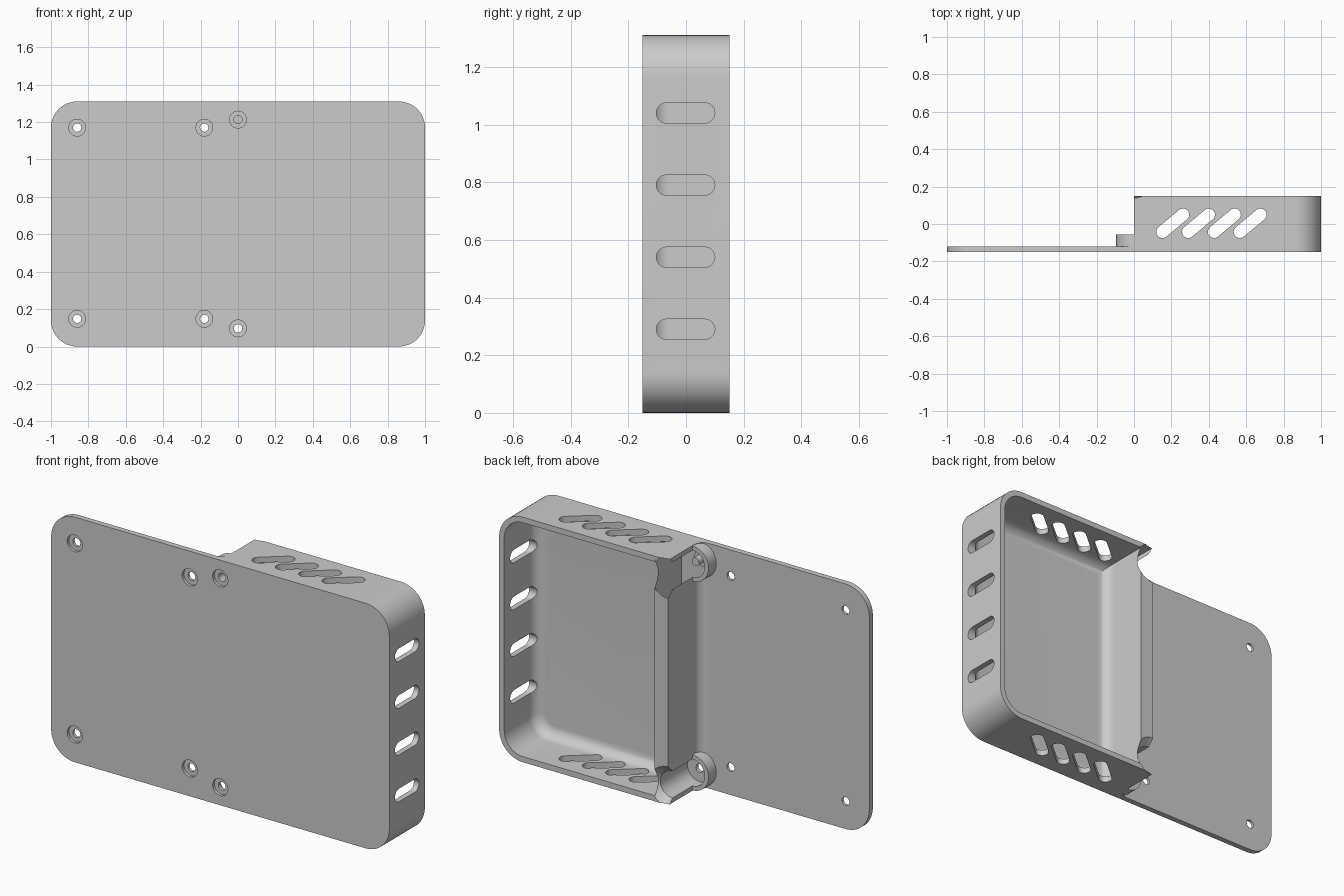
import bpy, bmesh
from math import sin, cos, pi, atan2

if "Cube" in bpy.data.objects:
    bpy.data.objects.remove(bpy.data.objects["Cube"], do_unlink=True)

H, FRONT, BACK, FLOOR = 1.31, -0.15, 0.15, -0.12
SEG = 12

grey = bpy.data.materials.new("plain grey")
grey.use_nodes = True
colour = (0.6, 0.6, 0.6, 1)
grey.diffuse_color = colour
grey.node_tree.nodes["Principled BSDF"].inputs["Base Color"].default_value = colour

AXES = {"X": lambda u, w, d: (d, u, w),
        "Y": lambda u, w, d: (u, d, w),
        "Z": lambda u, w, d: (u, w, d)}


def loft(name, rings, axis="Y"):
    """Solid through a stack of (outline, depth) rings along an axis."""
    bm = bmesh.new()
    loops = [[bm.verts.new(AXES[axis](u, w, d)) for u, w in pts] for pts, d in rings]
    n = len(loops[0])
    for a, b in zip(loops, loops[1:]):
        for i in range(n):
            j = (i + 1) % n
            bm.faces.new((a[i], a[j], b[j], b[i]))
    bm.faces.new(loops[0][::-1])
    bm.faces.new(loops[-1])
    bmesh.ops.recalc_face_normals(bm, faces=bm.faces)
    mesh = bpy.data.meshes.new(name)
    bm.to_mesh(mesh)
    bm.free()
    mesh.materials.append(grey)
    ob = bpy.data.objects.new(name, mesh)
    bpy.context.collection.objects.link(ob)
    return ob


def arc(cx, cz, r, a0, a1, n=SEG):
    return [(cx + r * cos(a0 + (a1 - a0) * i / n), cz + r * sin(a0 + (a1 - a0) * i / n))
            for i in range(n + 1)]


def rounded(x0, x1, z0, z1, r_left, r_right):
    """Rectangle outline with separate radii on its two ends; zero is sharp."""
    pts = []
    for x, z, r, sx, sz, a in ((x1, z0, r_right, -1, 1, -pi / 2), (x1, z1, r_right, -1, -1, 0),
                               (x0, z1, r_left, 1, -1, pi / 2), (x0, z0, r_left, 1, 1, pi)):
        pts += arc(x + sx * r, z + sz * r, r, a, a + pi / 2) if r else [(x, z)]
    return pts


def disc(x, z, r):
    return arc(x, z, r, 0, 2 * pi, 48)[:-1]


def slot(u0, w0, u1, w1, r):
    a = atan2(w1 - w0, u1 - u0)
    return arc(u1, w1, r, a - pi / 2, a + pi / 2) + arc(u0, w0, r, a + pi / 2, a + 3 * pi / 2)


def combine(body, tool, operation):
    """Boolean the tool into the body, then discard the tool."""
    mod = body.modifiers.new("cut", "BOOLEAN")
    mod.operation, mod.object, mod.solver = operation, tool, "EXACT"
    dg = bpy.context.evaluated_depsgraph_get()
    mesh = bpy.data.meshes.new_from_object(body.evaluated_get(dg))
    body.modifiers.clear()
    body.data = mesh
    bpy.data.objects.remove(tool, do_unlink=True)


# Mounting plate with the box, fillet and screw bosses joined on
body = loft("enclosure", [(rounded(-1, 1, 0, H, 0.14, 0.14), d) for d in (FRONT, FLOOR)])
box_outline = rounded(0, 1, 0, H, 0, 0.14)
combine(body, loft("box", [(box_outline, d) for d in (FRONT, BACK)]), "UNION")
fillet = arc(-0.05, -0.07, 0.05, -pi / 2, 0) + [(0.03, -0.07), (0.03, -0.135), (-0.05, -0.135)]
combine(body, loft("fillet", [(fillet, d) for d in (0, H)], "Z"), "UNION")
boss_heights = (0.097, H - 0.097)
for z in boss_heights:
    combine(body, loft("boss", [(disc(0, z, 0.095), d) for d in (-0.14, -0.055)]), "UNION")

# Cavity with a rounded floor edge, open at the back
F = 0.06
rings = []
for i in range(SEG + 1):
    a = pi / 2 * i / SEG
    s = F * (1 - sin(a))
    rings.append((rounded(0.08 + s, 0.97 - s, 0.03 + s, H - 0.03 - s, 0, 0.11 - s),
                  FLOOR + F * (1 - cos(a))))
rings.append((rings[-1][0], BACK + 0.05))
combine(body, loft("cavity", rings), "DIFFERENCE")

# Screwdriver channels with a flared mouth
for z in boss_heights:
    profile = ((0.072, FLOOR + 0.005), (0.072, 0.114), (0.128, 0.17))
    combine(body, loft("channel", [(disc(0, z, r), d) for r, d in profile]), "DIFFERENCE")

# Counterbored screw holes
holes = [(x, z) for x in (-0.86, -0.18) for z in (0.148, H - 0.14)]
holes += [(0, z) for z in boss_heights]
for x, z in holes:
    profile = ((0.045, -0.2), (0.045, -0.135), (0.022, -0.135), (0.022, -0.08))
    combine(body, loft("screw_hole", [(disc(x, z, r), d) for r, d in profile]), "DIFFERENCE")

# Straight vents in the end wall, slanted vents through top and bottom
for i in range(4):
    z = 0.29 + 0.25 * i
    vent = slot(-0.068, z, 0.065, z, 0.035)
    combine(body, loft("end_vent", [(vent, d) for d in (0.9, 1.1)], "X"), "DIFFERENCE")
    x = 0.152 + 0.138 * i
    vent = slot(x, -0.042, x + 0.11, 0.05, 0.033)
    for z in (0, H):
        combine(body, loft("slanted_vent", [(vent, d) for d in (z - 0.05, z + 0.05)], "Z"),
                "DIFFERENCE")

bpy.context.view_layer.objects.active = body
body.select_set(True)
bpy.ops.object.shade_smooth_by_angle(angle=pi / 6)
